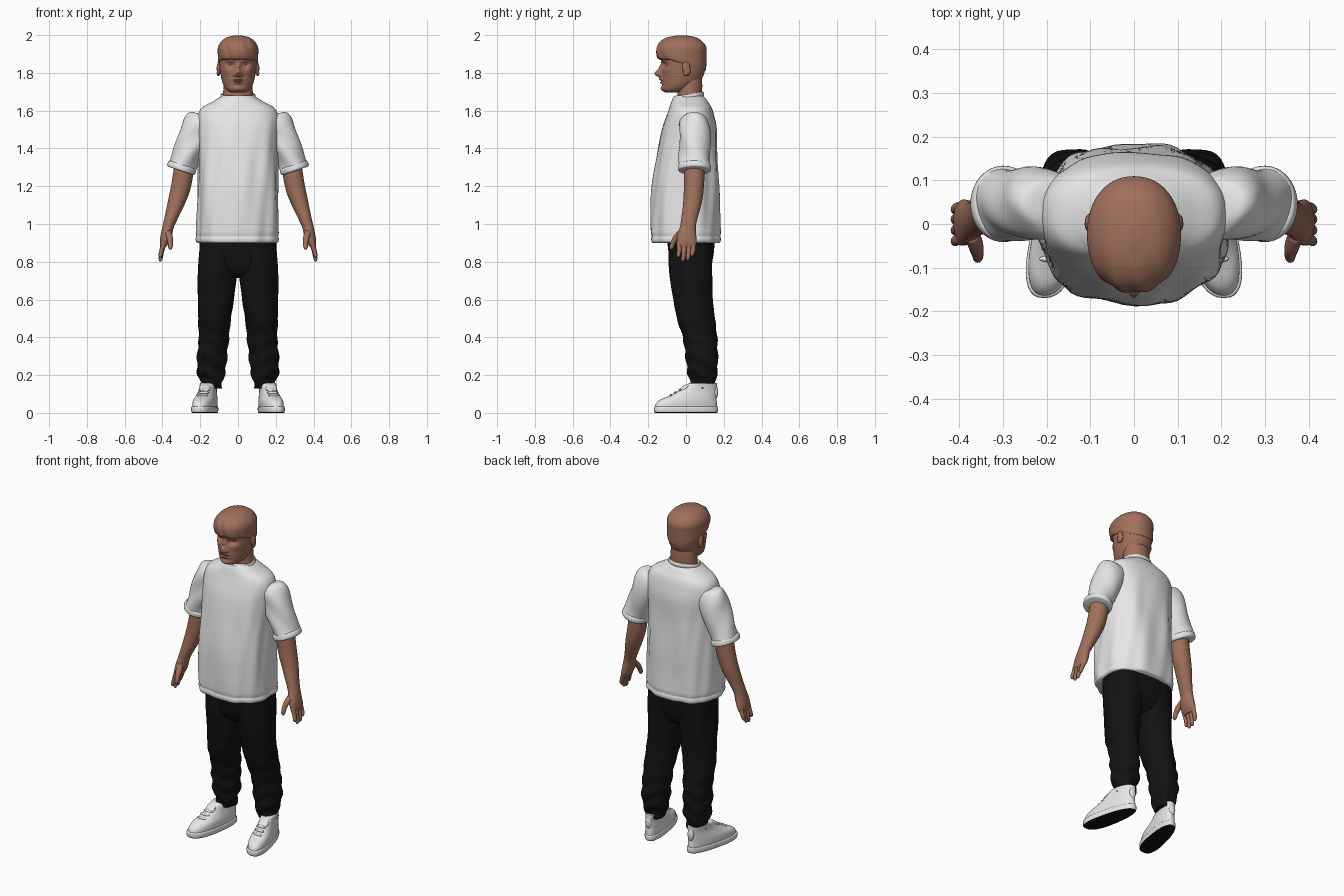
import bpy, bmesh, math
from mathutils import Vector

cube = bpy.data.objects.get("Cube")
if cube:
    bpy.data.objects.remove(cube)


def material(name, rgb):
    m = bpy.data.materials.new(name)
    m.use_nodes = True
    m.diffuse_color = (*rgb, 1)
    bsdf = m.node_tree.nodes["Principled BSDF"]
    bsdf.inputs["Base Color"].default_value = (*rgb, 1)
    bsdf.inputs["Roughness"].default_value = 0.8
    return m


skin = material("brown skin", (0.35, 0.16, 0.105))
white = material("white cloth", (0.8, 0.8, 0.81))
black = material("black cloth", (0.006, 0.006, 0.006))
parts = []


def finish(name, bm, mats, mirror=False):
    bmesh.ops.recalc_face_normals(bm, faces=bm.faces)
    mesh = bpy.data.meshes.new(name)
    bm.to_mesh(mesh)
    bm.free()
    obj = bpy.data.objects.new(name, mesh)
    bpy.context.collection.objects.link(obj)
    for m in mats:
        mesh.materials.append(m)
    if mirror:
        mod = obj.modifiers.new("Mirror", "MIRROR")
        mod.use_mirror_merge = False
    parts.append(obj)
    return obj


def spline(a, b, c, d, t):
    return 0.5 * (2 * b + (c - a) * t + (2 * a - 5 * b + 4 * c - d) * t * t
                  + (3 * b - a - 3 * c + d) * t ** 3)


def loft(name, rings, mats, seg=40, steps=5, power=2.0, mirror=False, deform=None):
    """Skin smooth rings of (x, y, z, radius x, radius y, optional slope)."""
    rings = [tuple(r) + (0,) * (6 - len(r)) for r in rings]
    last = len(rings) - 1
    dense = []
    for i in range(last):
        four = [rings[max(0, min(last, i + k))] for k in (-1, 0, 1, 2)]
        for s in range(steps):
            dense.append([spline(*v, s / steps) for v in zip(*four)])
    dense.append(rings[-1])
    bm = bmesh.new()
    loops = []
    for x, y, z, rx, ry, slope in dense:
        loop = []
        for k in range(seg):
            a = math.tau * k / seg
            c, s = math.cos(a), math.sin(a)
            dx = rx * math.copysign(abs(c) ** (2 / power), c)
            dy = ry * math.copysign(abs(s) ** (2 / power), s)
            p = Vector((x + dx, y + dy, z + slope * dx))
            loop.append(bm.verts.new(deform(p, a) if deform else p))
        loops.append(loop)
    for lo, hi in zip(loops, loops[1:]):
        for k in range(seg):
            n = (k + 1) % seg
            bm.faces.new((lo[k], lo[n], hi[n], hi[k]))
    bm.faces.new(loops[0])
    bm.faces.new(loops[-1])
    return finish(name, bm, mats, mirror)


def blob(name, centre, size, mat, tilt=0, mirror=False):
    bm = bmesh.new()
    bmesh.ops.create_uvsphere(bm, u_segments=20, v_segments=12, radius=1)
    c, s = math.cos(tilt), math.sin(tilt)
    for v in bm.verts:
        x, y, z = (a * b for a, b in zip(v.co, size))
        v.co = Vector((x, c * y - s * z, s * y + c * z)) + Vector(centre)
    return finish(name, bm, [mat], mirror)


# Head with sculpted face: (x, z, width, height, push along y)
FACE = [(0, 1.795, .017, .02, -.04), (0, 1.83, .012, .025, -.016),
        (.04, 1.842, .02, .014, .018), (.035, 1.868, .03, .01, -.009),
        (0, 1.765, .03, .007, -.012), (0, 1.757, .03, .003, .006),
        (0, 1.748, .026, .007, -.012), (0, 1.715, .03, .014, -.012),
        (.018, 1.789, .008, .009, -.012), (.06, 1.815, .02, .02, -.006)]


def face_shape(p, a):
    if p.y < -0.03:
        for x, z, w, h, d in FACE:
            p.y += d * math.exp(-((abs(p.x) - x) / w) ** 2 - ((p.z - z) / h) ** 2)
    return p


loft("head", [(0, -.07, 1.695, .03, .035), (0, -.06, 1.708, .058, .06),
              (0, -.033, 1.74, .079, .093), (0, -.017, 1.79, .092, .111),
              (0, -.01, 1.85, .1, .116), (0, -.01, 1.92, .102, .116),
              (0, -.01, 1.965, .08, .09), (0, -.01, 1.985, .03, .04)],
     [skin], seg=90, steps=9, power=2.15, deform=face_shape)
loft("neck", [(0, .025, 1.62, .09, .075), (0, .02, 1.68, .08, .066),
              (0, .02, 1.74, .076, .066), (0, .02, 1.8, .07, .06)], [skin])


# Swept hair, lower at the temples and nape
def hair_shape(p, a):
    low = max(0, 1.92 - p.z) / 0.05
    p.z -= low * 0.035 * max(0, math.sin(a) + 0.55)
    if p.y < -0.08:
        p.y += 0.003 * math.sin(p.x * 110 + p.z * 40)
    return p


loft("hair", [(0, -.012, 1.868, .099, .117), (0, -.02, 1.876, .105, .127),
              (0, -.024, 1.9, .107, .132), (0, -.023, 1.935, .106, .131),
              (0, -.024, 1.965, .09, .112), (0, -.022, 1.988, .06, .075),
              (0, -.02, 1.999, .015, .02)],
     [skin], seg=72, power=2.15, deform=hair_shape)
blob("ears", (.102, .002, 1.822), (.011, .021, .038), skin, .2, mirror=True)
blob("ear_lobes", (.106, -.002, 1.798), (.007, .012, .014), skin, mirror=True)


# Loose shirt with soft vertical folds and a hem
def shirt_folds(p, a):
    fade = max(0, min(1, (1.6 - p.z) / 0.3))
    f = fade * 0.004 * (math.sin(7 * a + 5 * p.z) + 0.6 * math.sin(13 * a - 9 * p.z))
    f -= 0.005 * math.exp(-((p.z - .935) / .006) ** 2)
    return p + Vector((math.cos(a) * f, math.sin(a) * f, 0))


loft("shirt_body", [(0, 0, .9, .207, .176), (0, 0, .91, .217, .183),
                    (0, 0, .94, .218, .184), (0, -.002, 1.05, .216, .182),
                    (0, 0, 1.2, .212, .177), (0, .008, 1.38, .21, .158),
                    (0, .018, 1.5, .213, .145), (0, .023, 1.57, .213, .127),
                    (0, .024, 1.615, .192, .112), (0, .02, 1.645, .14, .098),
                    (0, .017, 1.668, .102, .085), (0, .015, 1.68, .082, .07)],
     [white], seg=80, steps=8, power=2.4, deform=shirt_folds)

# Ribbed collar, higher at the nape
bm = bmesh.new()
for_rim = []
for i in range(40):
    a = math.tau * i / 40
    for_rim.append([bm.verts.new((math.cos(a) * (.086 + .008 * math.cos(b)),
                                  .013 + math.sin(a) * (.075 + .008 * math.cos(b)),
                                  1.674 + .013 * math.sin(a) + .014 * math.sin(b)))
                    for b in (math.tau * j / 10 for j in range(10))])
for i in range(40):
    for j in range(10):
        a, b = for_rim[i], for_rim[(i + 1) % 40]
        bm.faces.new((a[j], b[j], b[(j + 1) % 10], a[(j + 1) % 10]))
finish("shirt_collar", bm, [white])


def sleeve_folds(p, a):
    f = 0.004 * math.sin(3 * a + 28 * p.z)
    return p + Vector((math.cos(a) * f, math.sin(a) * f, 0))


loft("sleeves", [(.15, .04, 1.55, .06, .06, .6), (.17, .042, 1.54, .085, .072, .6),
                 (.205, .045, 1.505, .085, .08, .55), (.25, .046, 1.42, .073, .083, .42),
                 (.284, .046, 1.335, .068, .081, .35), (.298, .046, 1.297, .07, .083, .33)],
     [white], steps=6, mirror=True, deform=sleeve_folds)
loft("sleeve_cuffs", [(.293, .046, 1.314, .066, .078, .33), (.295, .046, 1.308, .073, .086, .33),
                      (.301, .046, 1.287, .074, .087, .33), (.302, .046, 1.281, .066, .079, .33)],
     [white], steps=3, mirror=True)

# Bare forearms, palms and fingers
loft("arms", [(.28, .045, 1.33, .052, .055, .3), (.302, .042, 1.2, .05, .053, .3),
              (.328, .034, 1.11, .043, .049, .28), (.355, .018, 1.03, .033, .043, .25),
              (.37, .01, .985, .029, .042, .2), (.38, .004, .94, .029, .05, .15),
              (.391, .004, .9, .023, .052, .1), (.396, .004, .878, .015, .045, 0)],
     [skin], mirror=True)
for label, y, tip in (("index", -.036, .822), ("middle", -.011, .802),
                      ("ring", .014, .806), ("little", .037, .828)):
    mid = (.9 + tip) / 2
    loft(label + "_fingers", [(.39, y, .905, .014, .014), (.404, y, mid, .012, .0125),
                              (.41, y - .004, tip + .012, .01, .011),
                              (.41, y - .005, tip, .004, .004)],
         [skin], seg=14, mirror=True)
loft("thumbs", [(.372, -.022, .965, .018, .02), (.362, -.05, .93, .017, .02),
                (.358, -.07, .895, .013, .014), (.358, -.077, .875, .011, .012),
                (.359, -.08, .864, .004, .004)], [skin], seg=16, mirror=True)


# Jogger trousers, bunched at the ankle
def trouser_folds(p, a):
    low = max(0, min(1, (0.6 - p.z) / 0.4))
    f = low * 0.005 * math.sin(70 * p.z + 2 * math.sin(a * 2)) + .003 * math.sin(5 * a + 12 * p.z)
    return p + Vector((math.cos(a) * f, math.sin(a) * f, 0))


loft("trouser_seat", [(0, .025, .715, .05, .06), (0, .026, .75, .14, .095),
                      (0, .028, .82, .198, .115), (0, .026, .9, .203, .125),
                      (0, .02, .98, .19, .13)], [black], power=2.4)
loft("trouser_legs", [(.105, .027, .92, .098, .118), (.107, .027, .75, .104, .114),
                      (.115, .036, .6, .095, .104), (.125, .05, .5, .086, .101),
                      (.13, .074, .4, .08, .09), (.138, .085, .3, .078, .085),
                      (.14, .089, .22, .074, .079), (.14, .089, .185, .063, .069),
                      (.14, .088, .16, .056, .066), (.14, .088, .13, .052, .06)],
     [black], steps=8, mirror=True, deform=trouser_folds)


# Trainers, toes turned out and heels narrower
def foot_shape(p, a):
    return Vector((.172 - .2 * p.y + p.x * (1 - .8 * p.y), p.y, p.z))


sole = loft("shoe_soles", [(0, 0, 0, .054, .163), (0, 0, .008, .058, .169),
                           (0, 0, .03, .058, .169), (0, 0, .034, .052, .163)],
            [white, black], steps=3, power=2.5, mirror=True, deform=foot_shape)
for f in sole.data.polygons:
    if f.center.z < 0.004:
        f.material_index = 1
loft("shoe_uppers", [(0, 0, .03, .054, .165), (0, .003, .05, .055, .161),
                     (0, .013, .07, .054, .149), (0, .037, .09, .05, .126),
                     (0, .06, .115, .045, .103), (0, .078, .14, .044, .087),
                     (0, .088, .155, .045, .076), (0, .09, .157, .038, .068)],
     [white], power=2.35, mirror=True, deform=foot_shape)
blob("shoe_tongues", (.176, -.008, .13), (.03, .04, .014), white, -.0 + .6, mirror=True)
for i in range(4):
    y = -.08 + .024 * i
    blob("shoe_lace", (.172 - .2 * y, y, .094 + .0135 * i), (.03, .008, .007),
         white, .5, mirror=True)
blob("shoe_heel_tabs", (.142, .158, .11), (.02, .012, .035), white, mirror=True)

# Smooth shading with crisp hems and soles
bpy.ops.object.select_all(action="DESELECT")
for obj in parts:
    obj.select_set(True)
bpy.context.view_layer.objects.active = parts[0]
bpy.ops.object.shade_smooth_by_angle(angle=math.radians(50))
